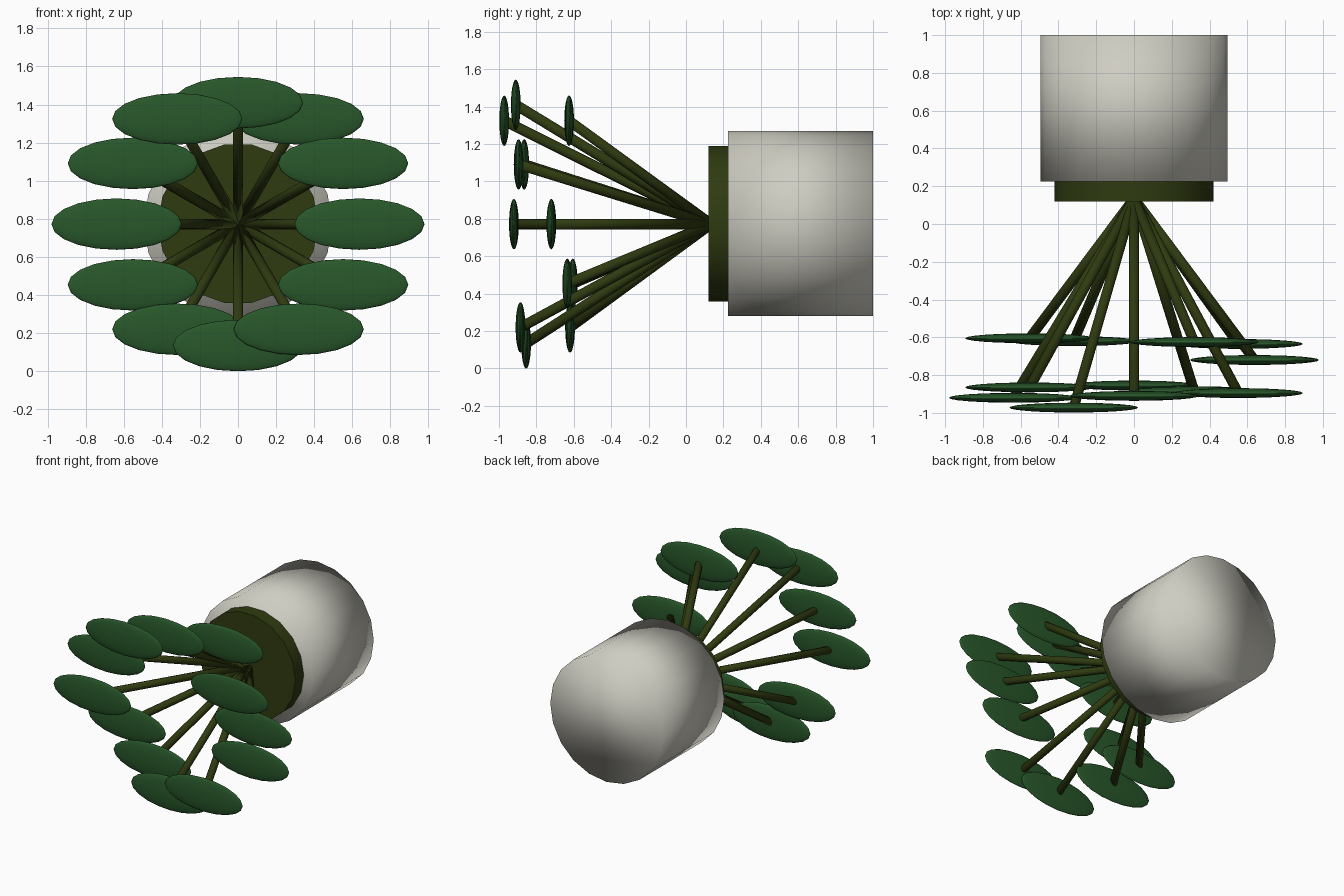
import bpy, math
from mathutils import Vector

if "Cube" in bpy.data.objects:
    bpy.data.objects.remove(bpy.data.objects["Cube"])

CZ = 0.772      # height of the central axis
R = 0.638       # ring radius of the leaves


def material(name, rgb):
    m = bpy.data.materials.new(name)
    m.diffuse_color = (*rgb, 1.0)
    m.use_nodes = True
    m.node_tree.nodes["Principled BSDF"].inputs["Base Color"].default_value = m.diffuse_color
    return m


LEAF = material("leaf green", (0.021, 0.095, 0.023))
STEM = material("dark olive", (0.028, 0.043, 0.005))
POT = material("warm off white", (0.62, 0.61, 0.54))


def finish(name, mat, smooth=True):
    ob = bpy.context.object
    ob.name = name
    ob.data.materials.append(mat)
    if smooth:
        bpy.ops.object.shade_smooth()
    return ob


def rod(name, a, b, radius, sides, mat, smooth=True, spin=0.0):
    """Cylinder running from point a to point b."""
    a, b = Vector(a), Vector(b)
    d = b - a
    bpy.ops.mesh.primitive_cylinder_add(vertices=sides, radius=radius, depth=d.length)
    ob = finish(name, mat, smooth)
    for v in ob.data.vertices:      # turn the facets about the axis
        x, y = v.co.x, v.co.y
        v.co.x = x * math.cos(spin) - y * math.sin(spin)
        v.co.y = x * math.sin(spin) + y * math.cos(spin)
    ob.rotation_euler = d.to_track_quat('Z', 'Y').to_euler()
    ob.location = (a + b) / 2
    return ob


# pot lying on its side, and the soil disc in its mouth
rod("pot", (0, 0.225, CZ + 0.003), (0, 1.0, CZ + 0.003), 0.495, 20, POT)
soil = rod("soil", (0, 0.12, CZ + 0.002), (0, 0.30, CZ + 0.002), 0.422, 18, STEM,
           False, math.pi / 2)
bpy.context.view_layer.objects.active = soil
bpy.ops.object.shade_smooth_by_angle(angle=math.radians(35))

# twelve stems fanning out to leaves; depth of each, from right counterclockwise
depths = [-0.72, -0.895, -0.625, -0.91, -0.972, -0.865,
          -0.92, -0.605, -0.62, -0.855, -0.885, -0.635]
for i, y in enumerate(depths):
    a = math.radians(30 * i)
    tip = (R * math.cos(a), y, CZ + R * math.sin(a))
    rod(f"stem_{i + 1}", (0, 0.135, CZ), tip, 0.028, 10, STEM)
    bpy.ops.mesh.primitive_uv_sphere_add(segments=20, ring_count=12, radius=1, location=tip)
    leaf = finish(f"leaf_{i + 1}", LEAF)
    # sphere poles face front and back so the outline stays an even polygon
    leaf.rotation_euler = (math.pi / 2, 0, 0)
    leaf.scale = (0.342, 0.135, 0.026)
